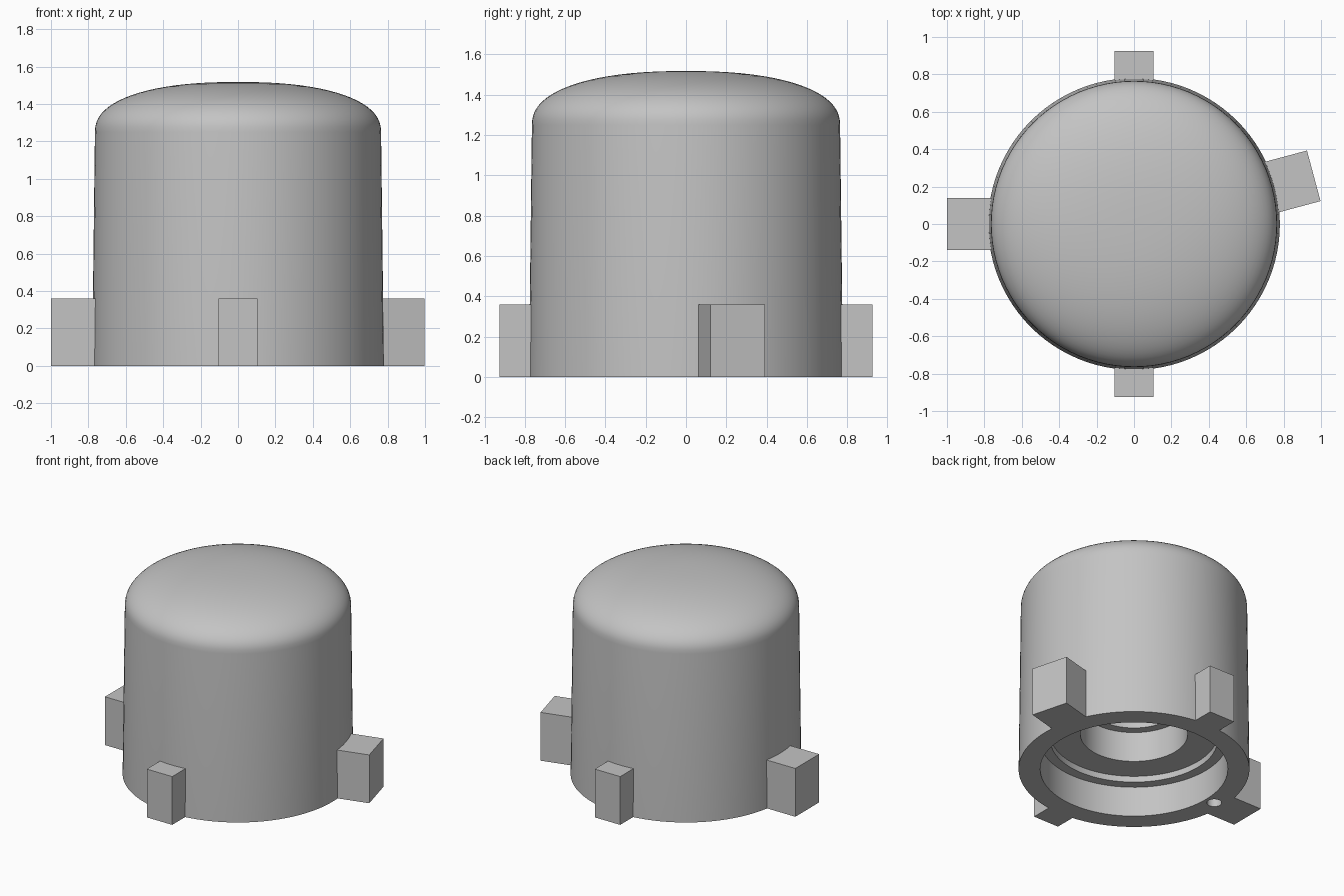
import bpy, bmesh, math
from mathutils import Matrix, Vector

cube = bpy.data.objects.get("Cube")
if cube:
    bpy.data.objects.remove(cube, do_unlink=True)

GREY = (0.55, 0.55, 0.55, 1)
grey = bpy.data.materials.new("plain grey")
grey.use_nodes = True
grey.diffuse_color = GREY
grey.node_tree.nodes["Principled BSDF"].inputs["Base Color"].default_value = GREY


def add_object(name, bm):
    bmesh.ops.recalc_face_normals(bm, faces=bm.faces)
    mesh = bpy.data.meshes.new(name)
    bm.to_mesh(mesh)
    bm.free()
    obj = bpy.data.objects.new(name, mesh)
    mesh.materials.append(grey)
    bpy.context.collection.objects.link(obj)
    return obj


def lathe(name, profile, steps=96):
    """Revolve an (r, z) profile that starts and ends on the axis."""
    bm = bmesh.new()
    verts = [bm.verts.new((r, 0, z)) for r, z in profile]
    edges = [bm.edges.new(pair) for pair in zip(verts, verts[1:])]
    bmesh.ops.spin(bm, geom=verts + edges, cent=(0, 0, 0), axis=(0, 0, 1),
                   angle=math.tau, steps=steps, use_duplicate=False)
    bmesh.ops.remove_doubles(bm, verts=bm.verts, dist=1e-4)
    return add_object(name, bm)


def tab(name, angle, reach, width, height=0.36, inner=0.76):
    """Upright block standing out radially at the foot of the body."""
    bm = bmesh.new()
    bmesh.ops.create_cube(bm, size=1)
    bm.transform(Matrix.Rotation(math.radians(angle), 4, 'Z')
                 @ Matrix.Translation(((reach + inner) / 2, 0, height / 2))
                 @ Matrix.Diagonal(Vector((reach - inner, width, height, 1))))
    return add_object(name, bm)


# Body: stepped bore, flat rim, tapered wall and domed top
bore = [(0, 1.0), (0.30, 1.0), (0.30, 0.495), (0.362, 0.495), (0.362, 0.27),
        (0.564, 0.27), (0.564, 0.225), (0.634, 0.225), (0.634, 0)]
wall = [(0.78, 0)]
dome = []
DOME_STEPS, POWER = 20, 2.3
for i in range(DOME_STEPS + 1):
    t = math.pi / 2 * i / DOME_STEPS
    r = 0.765 * max(math.cos(t), 0) ** (2 / POWER) if i < DOME_STEPS else 0
    dome.append((r, 1.25 + 0.268 * math.sin(t) ** (2 / POWER)))
body = lathe("body", bore + wall + dome)

# Small blind hole in the rim
drill = lathe("pin_hole_cutter", [(0, -0.1), (0.05, -0.1), (0.05, 0.2), (0, 0.2)], 32)
drill.location.x = -0.708
drill.hide_render = True
drill.hide_viewport = True
cut = body.modifiers.new("pin_hole", 'BOOLEAN')
cut.operation = 'DIFFERENCE'
cut.solver = 'EXACT'
cut.object = drill

# Bake the cut, then smooth the round surfaces
bpy.context.view_layer.objects.active = body
body.select_set(True)
bpy.ops.object.modifier_apply(modifier=cut.name)
bpy.data.objects.remove(drill, do_unlink=True)
bpy.ops.object.shade_smooth_by_angle(angle=math.radians(35))

# Four locating tabs: two narrow, two wide, one of them skewed
tab("front_tab", -90, 0.925, 0.21)
tab("back_tab", 90, 0.925, 0.21)
tab("right_tab", 180, 1.0, 0.28)
tab("left_tab", 15, 0.995, 0.28)
